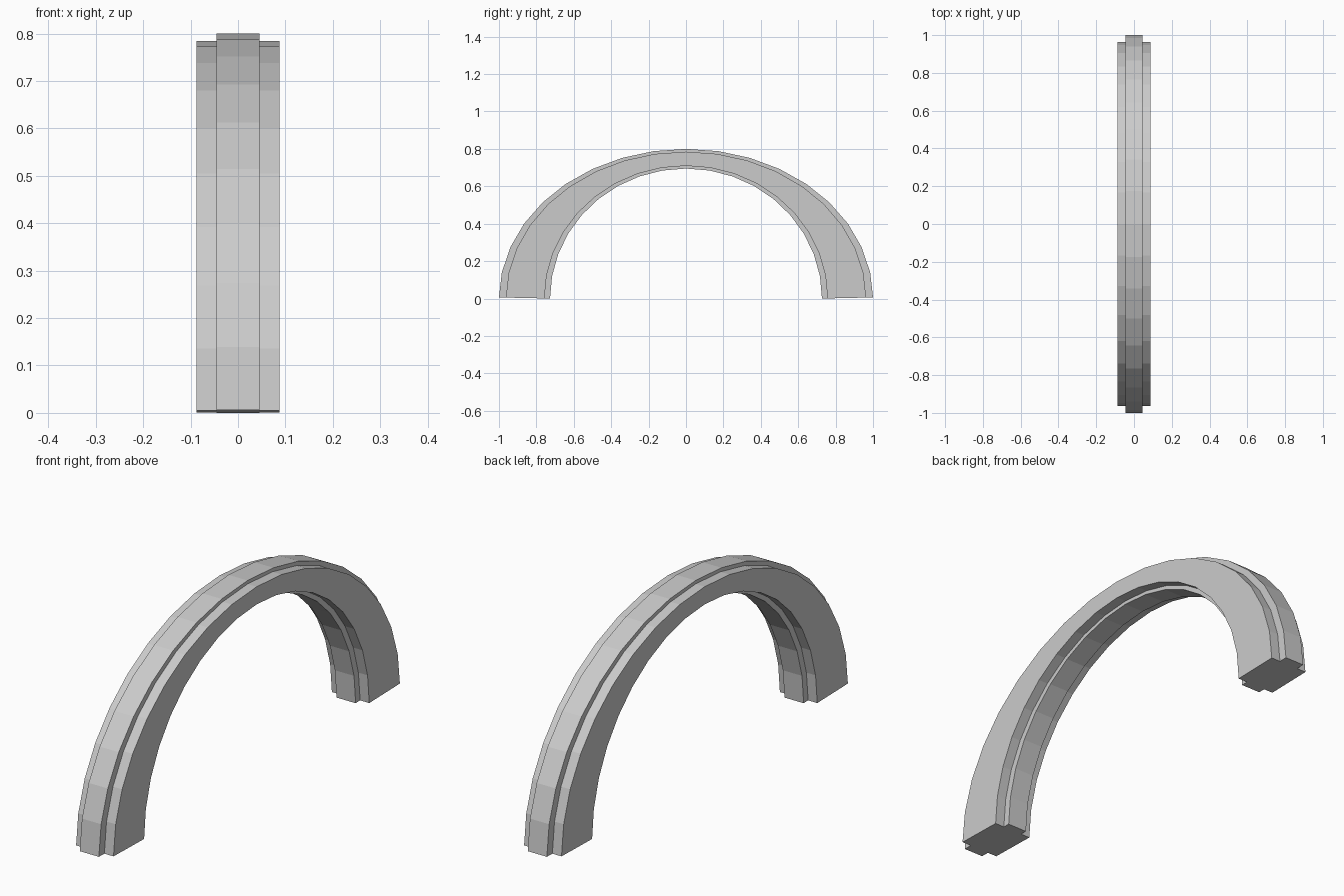
import bpy, bmesh, math

if "Cube" in bpy.data.objects:
    bpy.data.objects.remove(bpy.data.objects["Cube"])

SEGMENTS = 18
# radii (y, z) of the four concentric half ellipses
RIB_OUT, SIDE_OUT = (1.0, 0.8), (0.963, 0.785)
SIDE_IN, RIB_IN = (0.757, 0.71), (0.727, 0.695)
RIB, SIDE = 0.045, 0.088  # half widths

# plus-shaped cross-section: x and the ellipse each corner follows
half = [(RIB, RIB_OUT), (RIB, SIDE_OUT), (SIDE, SIDE_OUT),
        (SIDE, SIDE_IN), (RIB, SIDE_IN), (RIB, RIB_IN)]
section = half + [(-x, r) for x, r in reversed(half)]

# sweep the section over the half ellipse
bm = bmesh.new()
rings = []
for i in range(SEGMENTS + 1):
    a = math.pi * i / SEGMENTS
    ring = []
    for x, (ry, rz) in section:
        z = rz * math.sin(a)
        if i in (0, SEGMENTS):  # feet are cut at a slight tilt
            z = 0.006 * (ry - RIB_IN[0]) / (1 - RIB_IN[0])
        ring.append(bm.verts.new((x, ry * math.cos(a), z)))
    rings.append(ring)

n = len(section)
for r0, r1 in zip(rings, rings[1:]):
    for j in range(n):
        k = (j + 1) % n
        bm.faces.new((r0[j], r0[k], r1[k], r1[j]))

# foot caps
bm.faces.new(rings[0])
bm.faces.new(rings[-1])
bmesh.ops.recalc_face_normals(bm, faces=bm.faces)

mesh = bpy.data.meshes.new("arch")
bm.to_mesh(mesh)
bm.free()
bpy.context.collection.objects.link(bpy.data.objects.new("arch", mesh))
